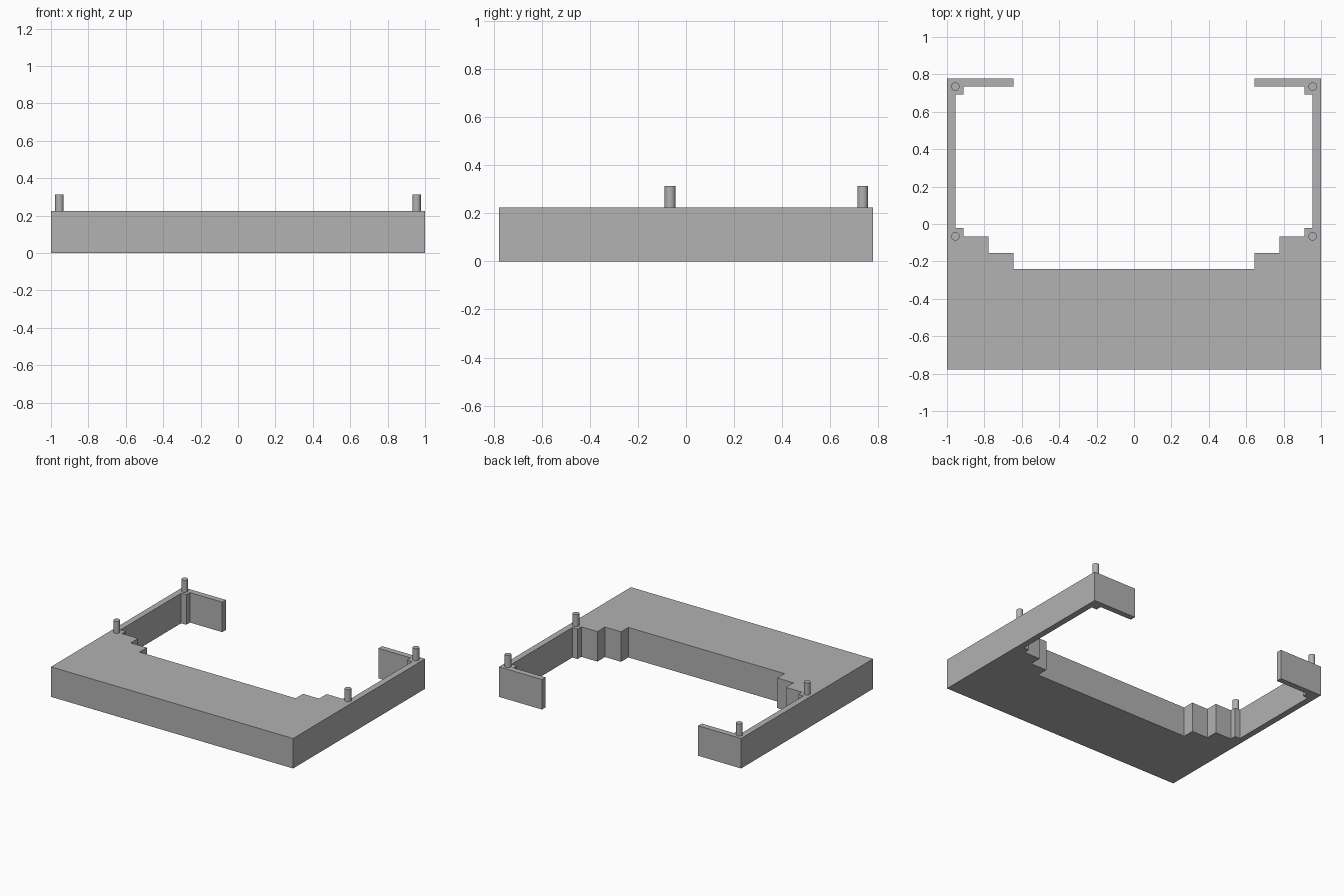
import bpy
import bmesh
from mathutils import Vector

if "Cube" in bpy.data.objects:
    bpy.data.objects.remove(bpy.data.objects["Cube"], do_unlink=True)

HEIGHT = 0.224
PEG_TOP = 0.314
PEG_RADIUS = 0.0225
DEPTH = 0.778

grey = bpy.data.materials.new("plain grey")
grey.use_nodes = True
colour = (0.445, 0.445, 0.445, 1)
grey.diffuse_color = colour
grey.node_tree.nodes["Principled BSDF"].inputs["Base Color"].default_value = colour

# Frame: stepped half outline, mirrored and extruded
half = [(1, -DEPTH), (1, DEPTH), (0.645, DEPTH), (0.645, 0.735),
        (0.911, 0.735), (0.911, 0.692), (0.954, 0.692), (0.954, -0.022),
        (0.911, -0.022), (0.911, -0.066), (0.778, -0.066),
        (0.778, -0.155), (0.645, -0.155), (0.645, -0.241)]
outline = half + [(-x, y) for x, y in reversed(half)]

bm = bmesh.new()
base = bm.faces.new([bm.verts.new((x, y, 0)) for x, y in outline])
extruded = bmesh.ops.extrude_face_region(bm, geom=[base], use_keep_orig=True)
top = [g for g in extruded["geom"] if isinstance(g, bmesh.types.BMVert)]
bmesh.ops.translate(bm, verts=top, vec=Vector((0, 0, HEIGHT)))
bmesh.ops.recalc_face_normals(bm, faces=bm.faces)
mesh = bpy.data.meshes.new("frame")
bm.to_mesh(mesh)
bm.free()
mesh.materials.append(grey)
frame = bpy.data.objects.new("frame", mesh)
bpy.context.collection.objects.link(frame)


# Locating pegs, sunk slightly into the frame
def add_peg(name, x, y):
    bottom = HEIGHT - 0.02
    bpy.ops.mesh.primitive_cylinder_add(
        vertices=32, radius=PEG_RADIUS, depth=PEG_TOP - bottom,
        location=(x, y, (PEG_TOP + bottom) / 2))
    peg = bpy.context.object
    peg.name = name
    peg.data.materials.append(grey)
    bpy.ops.object.shade_smooth_by_angle()


for side, sign in (("left", 1), ("right", -1)):
    for place, y in (("back", 0.735), ("middle", -0.066)):
        add_peg(f"{place}_{side}_peg", sign * 0.955, y)
